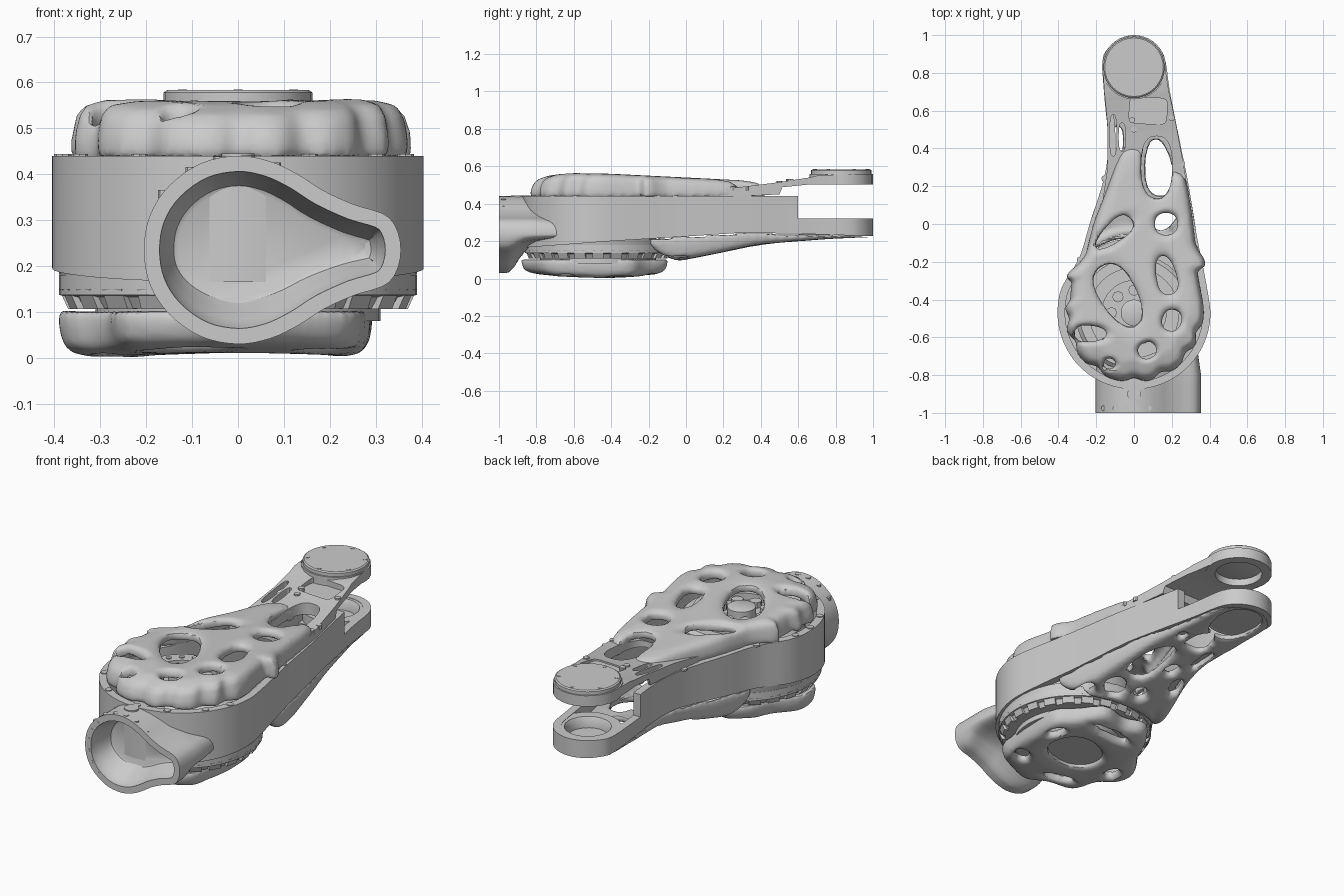
import bpy, bmesh, math
from math import sin, cos, pi, radians
from mathutils import Vector

if "Cube" in bpy.data.objects:
    bpy.data.objects.remove(bpy.data.objects["Cube"])

HUB = (0, -0.47)
TIP = (0, 0.83)

# ---------- helpers ----------
def table(*pts):
    def f(y):
        if y <= pts[0][0]: return pts[0][1]
        for (a, za), (b, zb) in zip(pts, pts[1:]):
            if y <= b: return za + (zb - za) * (y - a) / (b - a)
        return pts[-1][1]
    return f

def smooth(p, n=4):
    out, k = [], len(p)
    for i in range(k):
        a, b, c, d = (Vector(p[(i + j) % k]) for j in (-1, 0, 1, 2))
        for s in range(n):
            t = s / n
            out.append(tuple(0.5 * (2*b + (c-a)*t + (2*a-5*b+4*c-d)*t*t + (3*b-a-3*c+d)*t**3)))
    return out

def arc(c, r, a0, a1, n):
    return [(c[0] + r*cos(radians(a0 + (a1-a0)*i/n)), c[1] + r*sin(radians(a0 + (a1-a0)*i/n))) for i in range(n + 1)]

def offset(p, d):
    out = []
    for i in range(len(p)):
        t = (Vector(p[(i + 1) % len(p)]) - Vector(p[i - 1])).normalized()
        out.append((p[i][0] - t.y*d, p[i][1] + t.x*d))
    return out

def add_loft(bm, rings, loop=False):
    vs = [[bm.verts.new(c) for c in r] for r in rings]
    n = len(vs[0])
    for a, b in zip(vs, vs[1:] + ([vs[0]] if loop else [])):
        for i in range(n):
            bm.faces.new((a[i], a[(i+1) % n], b[(i+1) % n], b[i]))
    if not loop:
        bm.faces.new(vs[0]); bm.faces.new(vs[-1])

def finish(name, bm):
    bmesh.ops.recalc_face_normals(bm, faces=bm.faces)
    me = bpy.data.meshes.new(name)
    bm.to_mesh(me); bm.free()
    o = bpy.data.objects.new(name, me)
    bpy.context.collection.objects.link(o)
    return o

def loft(name, rings, loop=False):
    bm = bmesh.new(); add_loft(bm, rings, loop)
    return finish(name, bm)

def disc(name, c, prof, n=32, loop=False):
    """Lathe around a vertical axis; prof = (radius, z) pairs."""
    return loft(name, [[(c[0] + r*cos(2*pi*i/n), c[1] + r*sin(2*pi*i/n), z) for i in range(n)] for r, z in prof], loop)

def bar(name, stations):
    """Box section along y; station = (y, xl, xr, zb, zt)."""
    return loft(name, [[(l, y, b), (r, y, b), (r, y, t), (l, y, t)] for y, l, r, b, t in stations])

def bolts(name, places, r, depth, axis='z'):
    bm = bmesh.new()
    for x, y, z in places:
        ring = [(r*cos(i*pi/4), r*sin(i*pi/4)) for i in range(8)]
        add_loft(bm, [[(x+u, y+v, z+h) if axis == 'z' else (x+u, y+h, z+v) for u, v in ring] for h in (0, depth)])
    return finish(name, bm)

def evaluated(o):
    bpy.context.view_layer.update()
    return bpy.data.meshes.new_from_object(o.evaluated_get(bpy.context.evaluated_depsgraph_get()))

def cut(o, holes, z0=-0.2, z1=0.8, square=1.0):
    """Holes are (x, y, half length, half width, angle, egg)."""
    for x, y, a, b, ang, egg in holes:
        ring, ca, sa = [], cos(radians(ang)), sin(radians(ang))
        for i in range(28):
            c, s = cos(2*pi*i/28), sin(2*pi*i/28)
            u = a * math.copysign(abs(c)**square, c)
            v = b * math.copysign(abs(s)**square, s) * (1 + egg*c)
            ring.append((x + u*ca - v*sa, y + u*sa + v*ca))
        c = loft("cutter", [[(u, v, z) for u, v in ring] for z in (z0, z1)]); c.hide_render = True
        m = o.modifiers.new("cut", 'BOOLEAN'); m.operation = 'DIFFERENCE'; m.object = c; m.solver = 'EXACT'
        me = evaluated(o)
        o.modifiers.clear()
        if len(me.polygons) > 0.5*len(o.data.polygons): o.data = me
        bpy.data.objects.remove(c)

def cover(name, outline, c, rim, crown, thick, holes, dent=0.12):
    """Rounded organic shell with dished holes."""
    prof = [(1, 0), (1, .35), (.975, .72), (.93, .9), (.82, .99), (.5, 1), (.25, 1), (.02, 1)]
    def ring(s, f, t):
        pts = [(c[0] + (x-c[0])*s, c[1] + (y-c[1])*s) for x, y in outline]
        return [(x, y, rim(y) + (crown(y) - rim(y) - t)*f) for x, y in pts]
    o = loft(name, [ring(s, f, 0) for s, f in reversed(prof)] + [ring(s*.92, f, thick) for s, f in prof])
    # skin first so the cuts work on a clean solid
    m = o.modifiers.new("skin", 'REMESH'); m.mode = 'VOXEL'; m.voxel_size = 0.011
    me = evaluated(o); o.modifiers.clear(); o.data = me
    cut(o, holes, square=.85)
    m = o.modifiers.new("skin", 'REMESH'); m.mode = 'VOXEL'; m.voxel_size = 0.011
    m = o.modifiers.new("soften", 'SMOOTH'); m.factor = 0.5; m.iterations = 5
    me = evaluated(o); o.modifiers.clear(); o.data = me
    for v in o.data.vertices:
        w = 0
        for x, y, a, b, ang, egg in holes:
            d, ca, sa = v.co.xy - Vector((x, y)), cos(radians(ang)), sin(radians(ang))
            q = math.hypot((d.x*ca + d.y*sa)/a, (d.y*ca - d.x*sa)/b)
            w = max(w, 1 - max(q - 1, 0)/0.7)
        v.co.z -= dent*(crown(v.co.y) - rim(v.co.y))*w*w
    return o

# ---------- housing wall ----------
body = smooth([(.33, -.05), (.29, .2), (.24, .45), (.19, .7)] + arc(TIP, .17, 10, 170, 6)
              + [(-.155, .65), (-.14, .5), (-.14, .35), (-.17, .2), (-.235, 0), (-.29, -.18)]
              + arc(HUB, .405, 160, 375, 12) + [(.36, -.2)], 3)
zb = table((-.87, .165), (-.4, .2), (0, .225), (.3, .245), (.6, .24), (1, .226))
inner = offset(body, .04)
wall = loft("housing_wall", [[(x, y, zb(y)) for x, y in body], [(x, y, .44) for x, y in body],
                             [(x, y, .44) for x, y in inner], [(x, y, zb(y)) for x, y in inner]], True)
cut(wall, [(0, .9, .3, .3, 0, 0)], .32, .6, 0.02)

# ---------- front keyhole socket ----------
half = [(.355, .0), (.33, .07), (.25, .1), (.185, .13), (.13, .165), (.07, .193), (0, .205), (-.08, .189), (-.15, .14), (-.192, .075)]
key = smooth(half + [(-.205, 0)] + [(x, -z) for x, z in reversed(half[1:])], 4)
def key_ring(y, d, k=1):
    """Section of the socket; k lifts the underside towards the hub."""
    return [(x, y, .235 + (z if z > 0 else z*k)) for x, z in offset(key, d)]
loft("front_socket", [key_ring(-.66, .02, .25), key_ring(-.8, 0, .33), key_ring(-.86, 0, .44), key_ring(-.89, 0, .62),
                      key_ring(-.92, 0, .86), key_ring(-.945, 0, .98), key_ring(-.96, 0), key_ring(-1, 0), key_ring(-1, .034),
                      key_ring(-.975, .036), key_ring(-.95, .045, .95), key_ring(-.9, .055, .85), key_ring(-.875, .065, .8),
                      key_ring(-.87, .075, .78)])
bolts("socket_face_bolts", [(.187*cos(radians(a)), -1.001, .235 + .187*sin(radians(a))) for a in range(135, 226, 18)], .009, .004, 'y')
bolts("socket_top_bolts", [(-.16 + .06*i, -.975, .235 + math.sqrt(.205**2 - (-.16 + .06*i)**2) - .015) for i in range(6)], .014, .017)

# ---------- hub internals ----------
disc("hub_floor", HUB, [(.385, .16), (.395, .21), (.2, .21)], 48)
disc("motor_core", HUB, [(.31, .08), (.31, .40), (.29, .42), (.1, .42)], 40)
disc("motor_ring", HUB, [(.24, .41), (.24, .455), (.17, .455), (.17, .41)], 40, True)
disc("motor_hub", HUB, [(.07, .41), (.07, .465), (.06, .47)], 24)
bolts("motor_bolts", [(.205*cos(i*pi/10), HUB[1] + .205*sin(i*pi/10), .455) for i in range(20)], .014, .006)
bolts("motor_pins", [(.12*cos(i*pi/4), HUB[1] + .12*sin(i*pi/4), .42) for i in range(8)], .03, .03)

# ---------- lower bearing ring with lugs ----------
disc("bearing_ring", HUB, [(.3, .18), (.39, .18), (.39, .137), (.37, .132), (.355, .107), (.3, .107)], 48, True)
bm = bmesh.new()
for i in range(24):
    a = 2*pi*i/24
    add_loft(bm, [[(cos(a)*r - sin(a)*w, HUB[1] + sin(a)*r + cos(a)*w, z) for r, w in ((.34, -.03), (R, -.03), (R, .03), (.34, .03))]
                  for R, z in ((.37, .106), (.39, .15))])
finish("bearing_lugs", bm)

# ---------- top lattice cover ----------
dips = [168, 185, 206, 236, 270, 294, 322, 342]
scallop = []
for i in range(60):
    d = 165 + 203*i/59
    r = .37 - .028*max(math.exp(-((d - k)/5.5)**2) for k in dips)
    scallop.append((r*cos(radians(d)), HUB[1] + r*sin(radians(d))))
top_out = smooth([(.335, -.25), (.325, -.1), (.3, .1), (.27, .25), (.23, .28), (.12, .36), (.02, .42), (-.05, .41), (-.09, .34),
                  (-.15, .17), (-.215, 0), (-.26, -.17), (-.33, -.3)], 4)[:-3] + scallop
top_holes = [(-.11, -.05, .12, .05, 40, .4), (.17, 0, .06, .058, 0, 0), (-.08, -.38, .18, .095, 120, .15),
             (.17, -.27, .105, .052, 103, -.2), (.2, -.51, .057, .05, 70, 0), (-.23, -.58, .085, .042, 0, -.25),
             (.07, -.67, .048, .043, 20, 0), (-.13, -.74, .032, .028, 0, 0), (.12, .3, .165, .082, 90, 0)]
cover("top_cover", top_out, (.01, -.25), lambda y: .436,
      table((-.87, .50), (-.8, .54), (-.7, .558), (-.6, .566), (-.4, .56), (-.2, .55), (0, .54), (.25, .528), (.45, .518)), .04, top_holes)
bolts("rim_bolts", [(.384*cos(radians(a)), HUB[1] + .384*sin(radians(a)), .435) for a in dips]
      + [(-.285, -.19, .435), (-.155, .24, .435), (.312, -.06, .435)], .018, .009)
disc("front_boss", (0, -.9), [(.036, .42), (.036, .445)], 20)

# ---------- upper fork arm ----------
arm = bar("upper_arm", [(.13, -.165, .29, .438, .47), (.3, -.14, .265, .44, .49), (.5, -.14, .228, .45, .515),
                        (.515, -.14, .225, .488, .518), (.66, -.153, .195, .503, .54), (.7, -.158, .185, .504, .55), (.83, -.165, .165, .504, .556)])
cut(arm, [(.12, .3, .165, .082, 90, 0), (-.11, .47, .11, .018, 90, 0), (-.063, .46, .075, .018, 90, 0), (0, .83, .121, .121, 0, 0)], square=.75)
cut(arm, [(.075, .6, .1, .07, -3, 0)], .512, .7, .35)
disc("upper_fork_disc", TIP, [(.17, .502), (.17, .56), (.12, .56), (.12, .502)], 24, True)
disc("upper_fork_cap", TIP, [(.125, .54), (.162, .555), (.162, .578), (.155, .583)], 32)
bolts("cap_bolts", [(.14*cos(i*pi/3 + pi/6), TIP[1] + .14*sin(i*pi/3 + pi/6), .58) for i in range(6)], .01, .005)
bolts("arm_bolts", [(0, .5, .5), (.255, .32, .47), (.26, .25, .47), (.2, .56, .51), (-.01, .55, .51)], .016, .022)

# ---------- lower fork ----------
bar("lower_fork_floor", [(.68, -.14, .17, .24, .265), (.84, -.15, .15, .235, .262)])
disc("lower_fork_plate", TIP, [(.155, .232), (.155, .262)], 24)
disc("lower_fork_collar", TIP, [(.165, .232), (.165, .318), (.115, .318), (.1, .29), (.1, .25)], 24, True)

# ---------- lattice cover under the arm ----------
under_out = smooth([(.33, -.05), (.29, .2), (.24, .45), (.19, .7)] + arc(TIP, .168, 10, 170, 6)
                   + [(-.155, .65), (-.14, .5), (-.14, .35), (-.17, .2), (-.235, 0), (-.27, -.17), (-.2, -.125),
                      (-.08, -.08), (.08, -.08), (.22, -.125), (.34, -.2)], 4)
under_holes = [(.13, .3, .15, .07, 97, -.3), (.16, .04, .08, .055, 50, 0), (.03, .57, .085, .06, 90, -.35), (.268, -.07, .07, .035, 80, 0),
               (.15, .56, .03, .022, 90, 0), (0, .3, .04, .032, 90, 0), (.02, .07, .045, .035, 45, 0),
               (-.11, .2, .06, .03, 70, 0), (-.085, .44, .08, .026, 90, 0), (0, .8, .15, .11, 90, .1)]
cover("under_cover", under_out, (.04, .25), zb,
      table((-.2, .17), (-.13, .12), (-.05, .09), (.1, .12), (.4, .182), (.7, .208), (1, .218)), -.035, under_holes)

# ---------- bottom hub cap ----------
cap_out = smooth([(.29, -.47), (.285, -.3), (.21, -.22), (.1, -.1), (-.04, -.13), (-.16, -.1), (-.25, -.2), (-.3, -.32), (-.385, -.45),
                  (-.375, -.56), (-.29, -.64), (-.25, -.79), (-.1, -.82), (0, -.88), (.13, -.83), (.25, -.75), (.28, -.6)], 4)
cap_holes = [(0, -.46, .155, .125, 20, .1), (-.02, -.21, .12, .028, 5, 0), (.215, -.36, .05, .03, 110, 0), (.19, -.66, .06, .035, 50, 0),
             (-.1, -.72, .08, .03, -15, 0), (-.27, -.5, .05, .03, 80, 0)]
cover("hub_cap", cap_out, (-.02, -.47), lambda y: .105,
      table((-.9, .035), (-.7, .012), (-.45, 0), (-.25, .01), (-.1, .03)), -.04, cap_holes)
disc("cap_core", HUB, [(.2, .035), (.25, .1)], 32)

# ---------- shading ----------
bpy.ops.object.select_all(action='DESELECT')
for o in bpy.context.scene.objects:
    o.select_set(True)
    bpy.context.view_layer.objects.active = o
bpy.ops.object.shade_smooth_by_angle(angle=radians(32))
